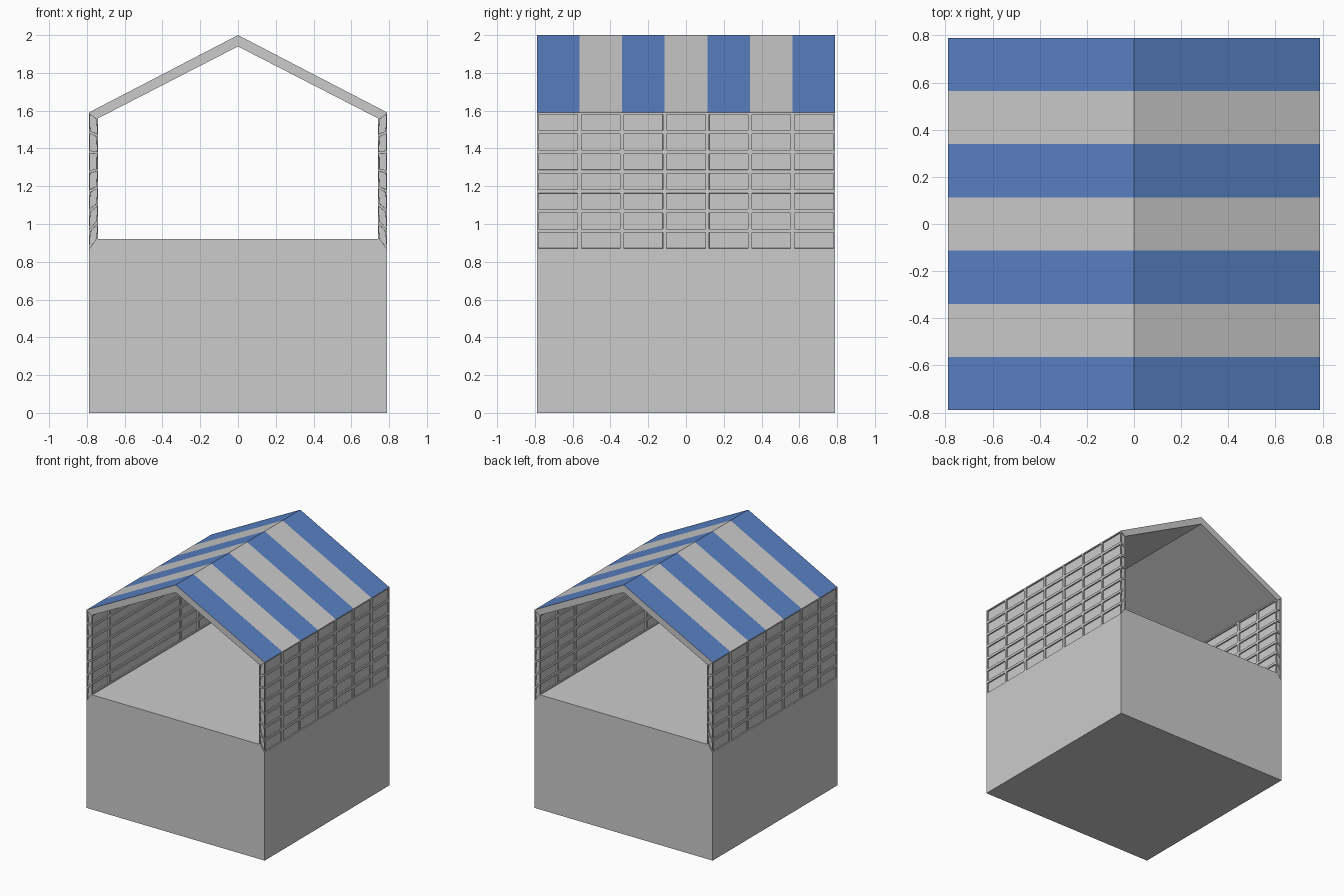
import bpy, bmesh
from mathutils import Vector

if "Cube" in bpy.data.objects:
    bpy.data.objects.remove(bpy.data.objects["Cube"])

H = 0.79                      # half width and half depth
T = 0.74                      # inner half width
COLS = [-H + 2 * H * i / 7 for i in range(8)]


def material(name, rgb):
    m = bpy.data.materials.new(name)
    m.diffuse_color = (*rgb, 1)
    m.use_nodes = True
    m.node_tree.nodes["Principled BSDF"].inputs["Base Color"].default_value = m.diffuse_color
    return m


def finish(bm, name, mats=()):
    me = bpy.data.meshes.new(name)
    bm.to_mesh(me)
    bm.free()
    for m in mats:
        me.materials.append(m)
    ob = bpy.data.objects.new(name, me)
    bpy.context.collection.objects.link(ob)
    return ob


def prism(profile, ys):
    """Sweep an xz profile through a list of y stations, capped at both ends."""
    bm = bmesh.new()
    rings = [[bm.verts.new((x, y, z)) for x, z in profile] for y in ys]
    n = len(profile)
    for a, b in zip(rings, rings[1:]):
        for i in range(n):
            j = (i + 1) % n
            bm.faces.new((a[i], a[j], b[j], b[i]))
    bm.faces.new(rings[0])
    bm.faces.new(rings[-1])
    bmesh.ops.recalc_face_normals(bm, faces=bm.faces[:])
    return bm


blue = material("stripe_blue", (0.10, 0.22, 0.55))
grey = material("frame_grey", (0.8, 0.8, 0.8))
light = material("panel_light_grey", (0.95, 0.95, 0.95))

# Solid base with a small chamfer under the walls
finish(prism([(-H, 0), (H, 0), (H, 0.86), (T, 0.92), (-T, 0.92), (-H, 0.86)],
             [-H, H]), "base")

# Gabled roof with blue stripes on the upper side only
bm = prism([(-H, 1.59), (0, 2), (H, 1.59), (T, 1.56), (0, 1.94), (-T, 1.56)], COLS)
for f in bm.faces:
    stripe = int((f.calc_center_median().y + H) / (2 * H / 7))
    if f.normal.z > 0.3 and stripe % 2 == 0:
        f.material_index = 1
finish(bm, "striped_roof", [grey, blue])

# Side wall: a tube of quads, each face sunk into a framed panel
bm = bmesh.new()
groups = {"broad": [], "end": []}


def outer(y, k):
    return Vector((H, y, 0.86 + (1.59 - 0.86) * k / 7))


def inner(y, k):
    return Vector((T, y, 0.92 + (1.56 - 0.92) * k / 7))


def quad(p, ya, q, yb, k, group):
    co = (p(ya, k), q(yb, k), q(yb, k + 1), p(ya, k + 1))
    groups[group].append(bm.faces.new([bm.verts.new(c) for c in co]))


inner_cols = [COLS[i] for i in (0, 1, 5, 6, 7)]
for k in range(7):
    for a, b in zip(COLS, COLS[1:]):
        quad(outer, a, outer, b, k, "broad")
    for a, b in zip(inner_cols, inner_cols[1:]):
        quad(inner, b, inner, a, k, "broad")
    quad(inner, -H, outer, -H, k, "end")
    quad(outer, H, inner, H, k, "end")
bmesh.ops.remove_doubles(bm, verts=bm.verts[:], dist=0.0001)
bm.normal_update()
for group, width in (("broad", 0.014), ("end", 0.010)):
    bmesh.ops.inset_individual(bm, faces=groups[group], thickness=width, depth=0)
    bm.normal_update()
    # Sink each panel straight into the wall
    rims = bmesh.ops.inset_individual(bm, faces=groups[group], thickness=0.0005,
                                      depth=-0.01)
    for f in groups[group]:
        f.material_index = 1
    for f in rims["faces"]:
        if f not in groups[group]:
            f.material_index = 0
wall = finish(bm, "panelled_walls", [grey, light])
wall.modifiers.new("mirror", 'MIRROR').use_axis[0] = True
